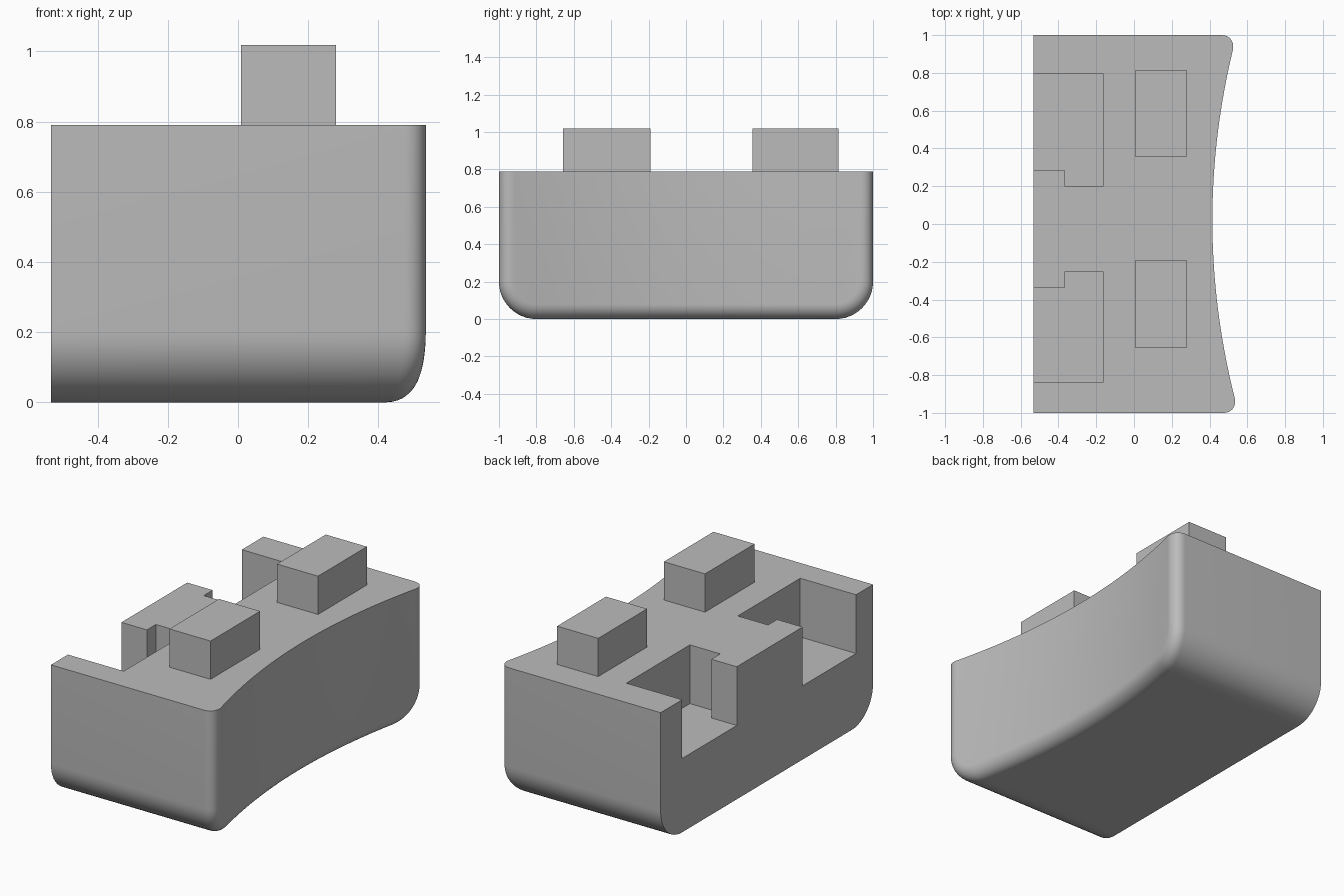
import bpy
import bmesh
from math import sin, cos, pi, radians

cube = bpy.data.objects.get("Cube")
if cube:
    bpy.data.objects.remove(cube, do_unlink=True)

grey = bpy.data.materials.new("plain_grey")
grey.use_nodes = True
GREY = (0.5, 0.5, 0.5, 1)
grey.diffuse_color = GREY
grey.node_tree.nodes["Principled BSDF"].inputs["Base Color"].default_value = GREY

BACK, TOP = -0.533, 0.79       # flat side and deck height
CORNER, EDGE = 0.2, 0.08       # lower corner radius and end rounding


def finish(name, bm):
    bmesh.ops.recalc_face_normals(bm, faces=bm.faces)
    mesh = bpy.data.meshes.new(name)
    bm.to_mesh(mesh)
    bm.free()
    mesh.materials.append(grey)
    obj = bpy.data.objects.new(name, mesh)
    bpy.context.collection.objects.link(obj)
    return obj


def prism(name, outline, z0, z1):
    bm = bmesh.new()
    low = [bm.verts.new((x, y, z0)) for x, y in outline]
    high = [bm.verts.new((x, y, z1)) for x, y in outline]
    bm.faces.new(low)
    bm.faces.new(high)
    for i in range(len(low)):
        j = (i + 1) % len(low)
        bm.faces.new((low[i], low[j], high[j], high[i]))
    return finish(name, bm)


def hollow(y):
    """Concave end surface."""
    return 0.415 + (y - 0.02) ** 2 / 7.5


def section(inset):
    """Lower outline of the body with rounded corners, shrunk by inset."""
    r, c = CORNER - inset, 1 - CORNER
    arc = [(c + r * sin(a), CORNER - r * cos(a))
           for a in (pi / 2 * i / 12 for i in range(13))]
    flat = [(-c + 2 * c * i / 32, inset) for i in range(1, 32)]
    return [(-y, z) for y, z in reversed(arc)] + flat + arc


# Body: loft of sections from the flat side to the rounded, hollow end
bm = bmesh.new()
rings = []
stages = [(0, None)] + [(EDGE * (1 - cos(t)), EDGE * (1 - sin(t)))
                        for t in (pi / 2 * i / 10 for i in range(11))]
for inset, setback in stages:
    low = section(inset)
    loop = low + [(y, TOP) for y, z in reversed(low)]
    rings.append([bm.verts.new((BACK if setback is None else hollow(y) - setback, y, z))
                  for y, z in loop])
count = len(rings[0])
for a, b in zip(rings, rings[1:]):
    for i in range(count):
        j = (i + 1) % count
        bm.faces.new((a[i], a[j], b[j], b[i]))
for ring in (rings[0], rings[-1]):
    for i in range(count // 2 - 1):
        bm.faces.new((ring[i], ring[i + 1], ring[-2 - i], ring[-1 - i]))
body = finish("body", bm)

# Two hooked pockets cut into the flat side: outer wall, lip, inner wall
for name, outer, lip, inner in (("rear_pocket_cutter", 0.797, 0.283, 0.199),
                                ("front_pocket_cutter", -0.84, -0.337, -0.252)):
    outline = [(-0.7, outer), (-0.165, outer), (-0.165, inner),
               (-0.365, inner), (-0.365, lip), (-0.7, lip)]
    cutter = prism(name, outline, 0.44, 1)
    cutter.hide_render = True
    cut = body.modifiers.new(name, "BOOLEAN")
    cut.operation, cut.solver, cut.object = "DIFFERENCE", "EXACT", cutter
    bpy.context.view_layer.objects.active = body
    bpy.ops.object.modifier_apply(modifier=cut.name)
    bpy.data.objects.remove(cutter, do_unlink=True)

bpy.ops.object.select_all(action="DESELECT")
body.select_set(True)
bpy.ops.object.shade_smooth_by_angle(angle=radians(30))

# Raised pegs on the deck
for name, y0, y1 in (("front_peg", -0.657, -0.19), ("rear_peg", 0.355, 0.815)):
    prism(name, [(0.008, y0), (0.279, y0), (0.279, y1), (0.008, y1)], TOP, 1.018)
